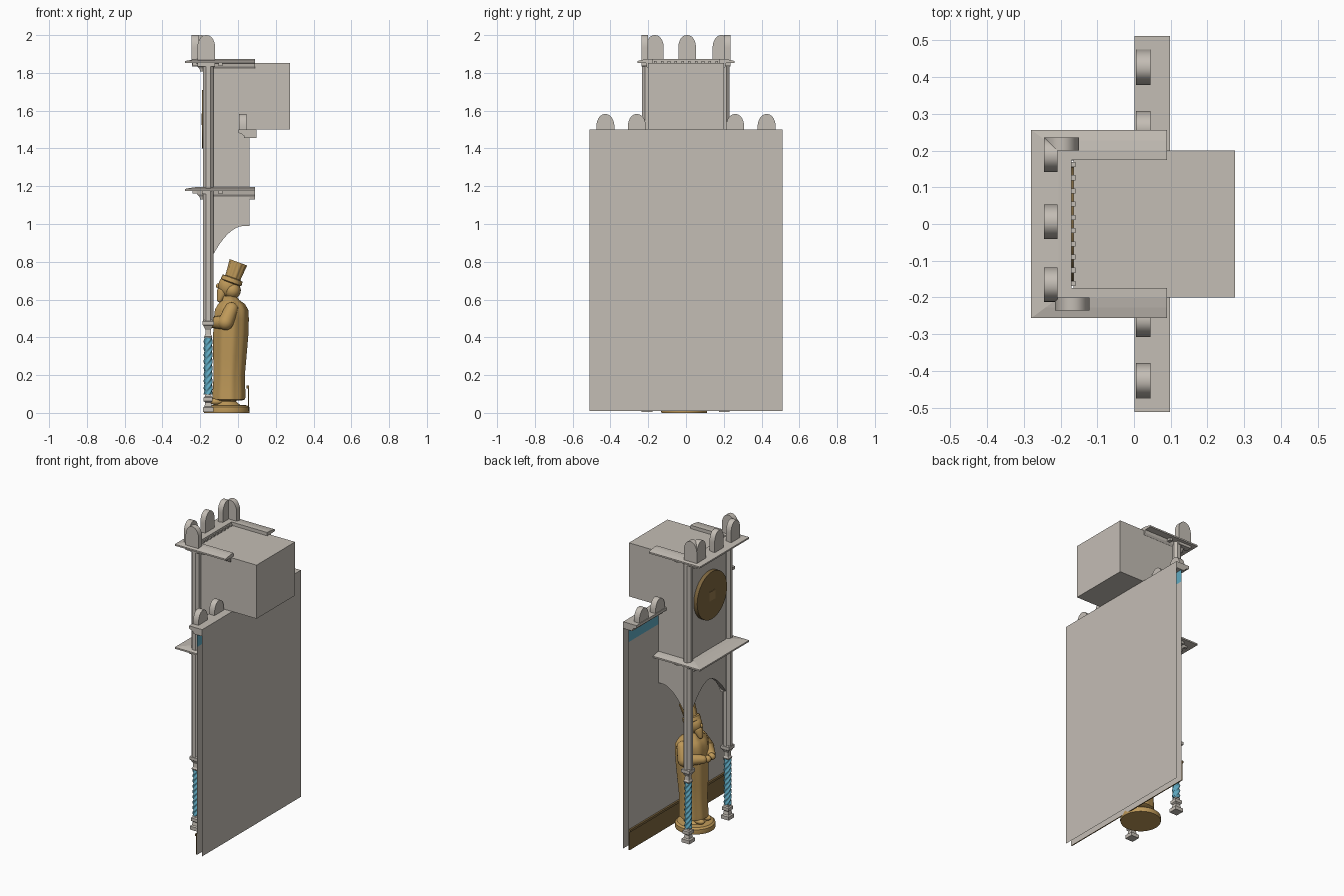
import bpy, bmesh, math
from mathutils import Vector, Matrix

if "Cube" in bpy.data.objects:
    bpy.data.objects.remove(bpy.data.objects["Cube"])

def material(name, r, g, b):
    m = bpy.data.materials.new(name)
    m.diffuse_color = (r, g, b, 1)
    m.use_nodes = True
    m.node_tree.nodes["Principled BSDF"].inputs["Base Color"].default_value = m.diffuse_color
    return m

STONE = material("stone grey", 0.55, 0.51, 0.46)
GOLD = material("gilded wood", 0.52, 0.32, 0.10)
BROWN = material("dark brown", 0.21, 0.135, 0.05)
TAN = material("dial tan", 0.30, 0.19, 0.07)
BLUE = material("painted blue", 0.115, 0.40, 0.54)

def finish(name, bm, mat, smooth=None, normals=True):
    if normals:
        bmesh.ops.recalc_face_normals(bm, faces=bm.faces)
    me = bpy.data.meshes.new(name)
    bm.to_mesh(me)
    bm.free()
    me.materials.append(mat)
    ob = bpy.data.objects.new(name, me)
    bpy.context.collection.objects.link(ob)
    if smooth:
        bpy.ops.object.select_all(action='DESELECT')
        ob.select_set(True)
        bpy.context.view_layer.objects.active = ob
        bpy.ops.object.shade_smooth_by_angle(angle=math.radians(smooth))
    return ob

def box(name, x0, x1, y0, y1, z0, z1, mat):
    bm = bmesh.new()
    bmesh.ops.create_cube(bm, size=1)
    for v in bm.verts:
        v.co = (x0 + (v.co.x + .5) * (x1 - x0), y0 + (v.co.y + .5) * (y1 - y0),
                z0 + (v.co.z + .5) * (z1 - z0))
    return finish(name, bm, mat)

def prism(name, pts, axis, a, b, mat, smooth=None):
    """Extrude an outline (u, z) along x or y between a and b."""
    bm = bmesh.new()
    place = (lambda u, z, w: (w, u, z)) if axis == 'x' else (lambda u, z, w: (u, w, z))
    f = bm.faces.new([bm.verts.new(place(u, z, a)) for u, z in pts])
    ext = bmesh.ops.extrude_face_region(bm, geom=[f])
    for v in ext['geom']:
        if isinstance(v, bmesh.types.BMVert):
            v.co += Vector(place(0, 0, b - a))
    return finish(name, bm, mat, smooth)

def loft(name, secs, mat, n=24, mat4=None, smooth=40, folds=0, lobes=0, twist=0):
    """Stack ellipses (cx, cy, z, rx, ry) into a closed skin."""
    bm = bmesh.new()
    rings = []
    for cx, cy, z, rx, ry in secs:
        ring = []
        for i in range(n):
            a = 2 * math.pi * i / n + (math.pi / n if n in (4, 8) else 0)
            k = 1 + folds * math.cos(lobes * a)
            c, s = math.cos(a + twist * z), math.sin(a + twist * z)
            ring.append(bm.verts.new((cx + rx * k * c, cy + ry * k * s, z)))
        rings.append(ring)
    for r0, r1 in zip(rings, rings[1:]):
        for i in range(n):
            j = (i + 1) % n
            bm.faces.new((r0[i], r0[j], r1[j], r1[i]))
    bm.faces.new(rings[0][::-1])
    bm.faces.new(rings[-1])
    if mat4:
        bm.transform(mat4)
    return finish(name, bm, mat, smooth)

def limb(name, p, q, r0, r1, mat):
    p, q = Vector(p), Vector(q)
    d = q - p
    L = d.length
    secs = [(0, 0, -r0 * math.cos(t), r0 * math.sin(t) + 1e-4, r0 * math.sin(t) + 1e-4) for t in (0, .4, .8, 1.2)]
    secs += [(0, 0, 0, r0, r0), (0, 0, L, r1, r1)]
    secs += [(0, 0, L + r1 * math.sin(t), r1 * math.cos(t) + 1e-4, r1 * math.cos(t) + 1e-4) for t in (.4, .8, 1.2, 1.57)]
    M = Matrix.Translation(p) @ d.to_track_quat('Z', 'Y').to_matrix().to_4x4()
    return loft(name, secs, mat, 16, M)

def ball(name, c, r, mat):
    bm = bmesh.new()
    bmesh.ops.create_uvsphere(bm, u_segments=20, v_segments=14, radius=1)
    for v in bm.verts:
        v.co = Vector(c) + Vector((v.co.x * r[0], v.co.y * r[1], v.co.z * r[2]))
    return finish(name, bm, mat, 60)

def sheet(name, x, zs, mats):
    """Open wall sheet facing -x, split in height bands."""
    bm = bmesh.new()
    rows = [[bm.verts.new((x, y, z)) for y in (.512, -.512)] for z in zs]
    for i, (a, b) in enumerate(zip(rows, rows[1:])):
        bm.faces.new((a[0], a[1], b[1], b[0])).material_index = i
    ob = finish(name, bm, mats[0], normals=False)
    for m in mats[1:]:
        ob.data.materials.append(m)
    return ob

# back wall: two open sheets, the front one with a painted frieze
back = sheet("wall_back", .098, [.01, 1.5], [STONE])
back.data.flip_normals()
sheet("wall_front", .06, [.01, 1.375, 1.46], [STONE, BLUE])
box("skirting", .052, .058, -.512, .512, .01, .13, BROWN)
box("skirting_bead", .046, .058, -.512, .512, .13, .145, BROWN)
cap = [(.002, 1.5), (.002, 1.482), (.02, 1.476), (.032, 1.466), (.032, 1.456), (.098, 1.456), (.098, 1.5)]

def merlon(name, u, w, z0, z1, axis, a, b):
    """Pointed-arch battlement."""
    zs = z1 - w * .72
    side = [(w / 2 * math.cos(t) ** .9, zs + (z1 - zs) * math.sin(t)) for t in [i * math.pi / 18 for i in range(9)]]
    pts = [(u + w / 2, z0)] + [(u + p, z) for p, z in side] + [(u, z1)]
    pts += [(u - p, z) for p, z in side[::-1]] + [(u - w / 2, z0)]
    prism(name, pts, axis, a, b, STONE, 35)

for s in (1, -1):
    prism("wall_cornice", cap, 'y', s * .2, s * .512, STONE)
    for y in (.26, .427):
        merlon("wall_merlon", s * y, .096, 1.5, 1.582, 'x', .006, .045)

# canopy body with the box running back over the wall
prism("canopy_body", [(-.165, 1.14), (.06, 1.14), (.06, 1.5), (.275, 1.5), (.275, 1.852), (-.165, 1.852)],
      'y', -.2, .2, STONE)

# arched aprons below the body
T = [i / 12 for i in range(13)]
half = [(.185 * (1 - t), .84 + .155 * (1 - (1 - t) ** 1.8)) for t in T]
front = [(.2, 1.14), (.2, .84)] + half + [(-y, z) for y, z in half[-2::-1]] + [(-.2, .84), (-.2, 1.14)]
prism("front_arch", front, 'x', -.165, -.135, STONE, 35)
side_pts = [(-.15, 1.14), (-.15, .84)] + [(-.13 + .165 * t, .84 + .15 * (1 - (1 - t) ** 2)) for t in T]
side_pts += [(.06, .99), (.06, 1.14)]
for s in (1, -1):
    prism("side_arch", side_pts, 'y', s * .175, s * .2, STONE, 35)

# U-shaped cornices, swept with mitred corners
def cornice(name, top):
    prof = [(0, 0), (.035, 0), (.07, -.004), (.11, -.011), (.11, -.021), (.05, -.023), (.046, -.04),
            (.034, -.052), (.03, -.066), (0, -.066)]
    bm = bmesh.new()
    stations = []
    for i in range(4):
        s = -1 if i < 2 else 1
        stations.append([bm.verts.new((.09 if i in (0, 3) else -.17 - d, s * (.175 + .74 * d), top + z))
                         for d, z in prof])
    for a, b in zip(stations, stations[1:]):
        for k in range(len(prof)):
            m = (k + 1) % len(prof)
            bm.faces.new((a[k], a[m], b[m], b[k]))
    bm.faces.new(stations[0])
    bm.faces.new(stations[-1])
    finish(name, bm, STONE)
    # dentils under the slab
    for i in range(10):
        y = -.198 + i * .044
        box(name + "_dentil", -.24, -.21, y - .008, y + .008, top - .036, top - .018, STONE)
    for s in (1, -1):
        for x in (-.18, -.093):
            y = sorted((s * .205, s * .235))
            box(name + "_side_dentil", x - .011, x + .011, *y, top - .038, top - .018, STONE)

cornice("upper_cornice", 1.874)
cornice("middle_cornice", 1.197)
for i in range(10):
    y = -.162 + i * .036
    box("inner_dentil", -.17, -.16, y - .007, y + .007, 1.85, 1.862, STONE)

# crowning merlons
for y in (-.165, .006, .188):
    merlon("front_merlon", y, .094, 1.86, 2.0, 'x', -.245, -.208)
merlon("left_merlon", -.197, .094, 1.835, 2.0, 'y', .2, .236)
merlon("right_merlon", -.168, .094, 1.835, 2.0, 'y', -.236, -.2)

# round dial on the front
def disc(name, r, x0, x1, mat, n):
    M = Matrix.Translation((x0, 0, 1.555)) @ Matrix.Rotation(-math.pi / 2, 4, 'Y')
    loft(name, [(0, 0, 0, r, r), (0, 0, x0 - x1, r, r)], mat, n, M, 30)

disc("dial", .155, -.165, -.19, BROWN, 48)
disc("dial_boss", .042, -.19, -.193, TAN, 4)

# posts: octagonal shaft, capital, twisted blue colonnette and foot
for y in (-.206, .203):
    x = -.158
    st = lambda z, r: (x, y, z, r, r)
    loft("post_shaft", [st(.48, .03), st(1.852, .03)], STONE, 8, smooth=None)
    loft("post_capital", [st(.395, .024), st(.405, .03), st(.415, .022), st(.44, .02), st(.46, .034),
                          st(.465, .042), st(.485, .042), st(.492, .03)], STONE, 4, smooth=None)
    loft("post_foot", [st(.005, .04), st(.028, .04), st(.034, .028), st(.055, .022), st(.062, .034),
                       st(.082, .034), st(.088, .024), st(.1, .022)], STONE, 4, smooth=None)
    M = Matrix.Translation((x, y, .098))
    loft("twisted_colonnette", [(0, 0, .3 * i / 40, .021, .021) for i in range(41)], BLUE, 24, M,
         60, folds=.16, lobes=4, twist=45)

# statue: plinth, robe, arms, head and tall hat, facing -x
cx, cy = -.06, -.01
c = lambda z, r: (cx, cy, z, r, r)
loft("statue_plinth", [c(0, .12), c(.008, .122), c(.03, .12), c(.04, .108), c(.043, .07), c(.06, .05), c(.085, .055)],
     GOLD, 40, smooth=35)
loft("robe", [(-.05, cy, .066, .07, .075), (-.05, cy, .072, .086, .088), (-.05, cy, .10, .087, .088),
              (-.048, cy, .2, .082, .088), (-.045, cy, .3, .088, .098), (-.04, cy, .42, .093, .108),
              (-.037, cy, .5, .092, .115), (-.036, cy, .545, .088, .118), (-.036, cy, .575, .072, .1),
              (-.038, cy, .597, .045, .06), (-.045, cy, .62, .032, .035)],
     GOLD, 48, folds=.025, lobes=9, smooth=60)
for s in (1, -1):
    limb("upper_arm", (-.035, cy + s * .095, .55), (-.065, cy + s * .118, .48), .036, .042, GOLD)
    limb("forearm", (-.065, cy + s * .118, .48), (-.145, cy + s * .045, .478), .04, .027, GOLD)
    ball("hand", (-.165, cy + s * .022, .478), (.024, .02, .022), GOLD)
    ball("foot", (-.115, cy + s * .035, .06), (.035, .022, .018), GOLD)
ball("head", (-.052, cy, .672), (.052, .043, .058), GOLD)
ball("hair", (-.03, cy, .648), (.045, .05, .045), GOLD)
ball("nose", (-.104, cy, .672), (.012, .008, .014), GOLD)
limb("beard", (-.082, cy, .64), (-.097, cy, .6), .03, .015, GOLD)
M = Matrix.Translation((-.036, cy, .692)) @ Matrix.Rotation(math.radians(20), 4, 'Y')
loft("hat_brim", [(0, 0, -.005, .05, .048), (0, 0, .0, .058, .054), (0, 0, .022, .056, .052), (0, 0, .026, .042, .042)],
     GOLD, 24, M)
loft("tall_hat", [(0, 0, .0, .038, .038), (0, 0, .08, .044, .044), (0, 0, .112, .047, .047)], GOLD, 48, M,
     60, folds=.05, lobes=10)
